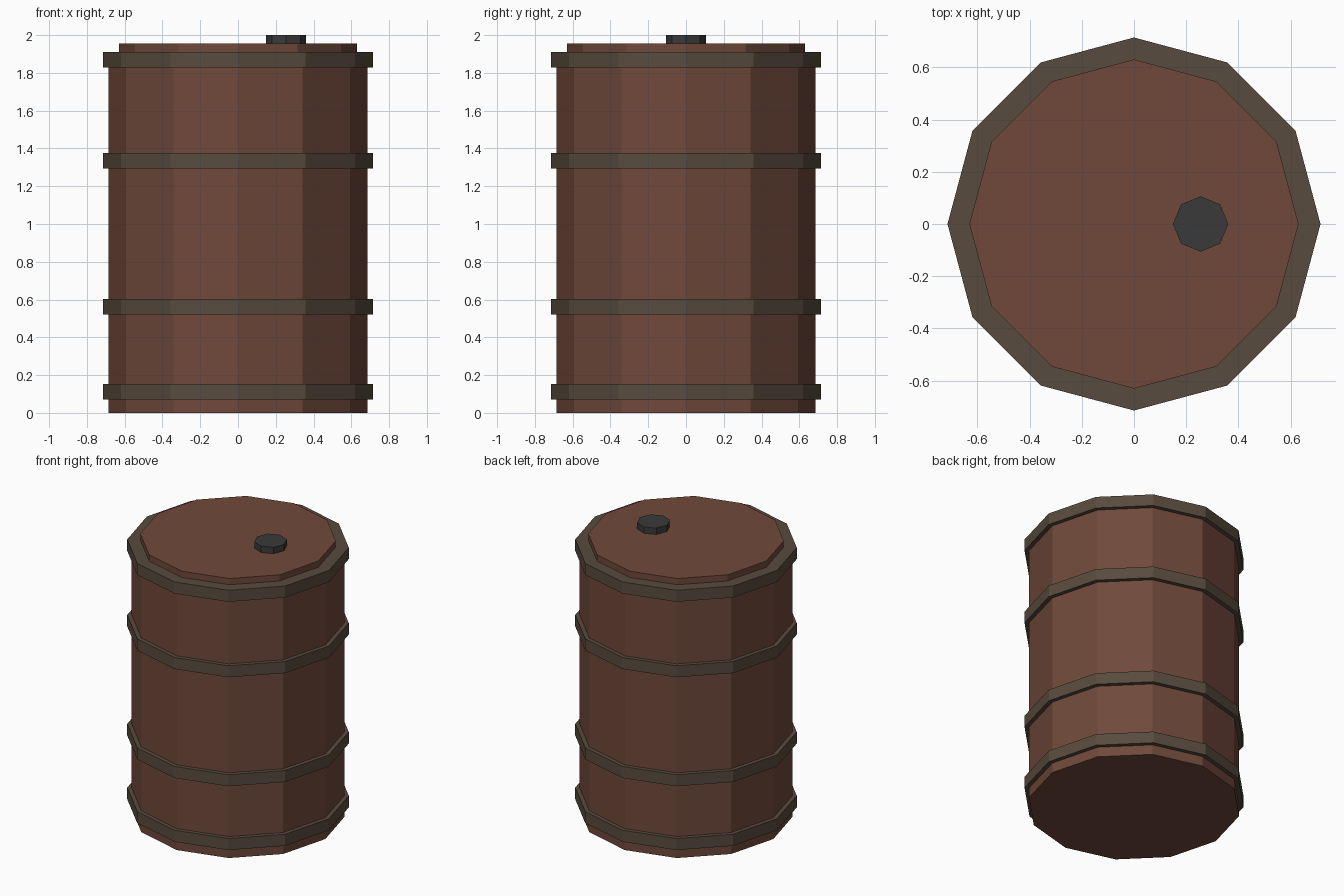
import bpy

if "Cube" in bpy.data.objects:
    bpy.data.objects.remove(bpy.data.objects["Cube"])


def material(name, rgb):
    m = bpy.data.materials.new(name)
    m.diffuse_color = (*rgb, 1.0)
    m.use_nodes = True
    m.node_tree.nodes["Principled BSDF"].inputs["Base Color"].default_value = m.diffuse_color
    return m


RUST = material("rust_brown", (0.16, 0.066, 0.043))
HOOP = material("dark_olive_metal", (0.098, 0.070, 0.047))
CAP = material("charcoal", (0.042, 0.042, 0.042))


def prism(name, sides, radius, z0, z1, mat, x=0.0):
    """Flat-shaded prism with a corner pointing along +x."""
    bpy.ops.mesh.primitive_cylinder_add(
        vertices=sides, radius=radius, depth=z1 - z0,
        end_fill_type='NGON', location=(x, 0, (z0 + z1) / 2))
    ob = bpy.context.object
    ob.name = name
    ob.data.materials.append(mat)
    return ob


# Drum body and raised lid
prism("drum_body", 12, 0.685, 0.0, 1.90, RUST)
prism("drum_lid", 12, 0.63, 1.89, 1.955, RUST)

# Four hoops
for i, (z0, z1) in enumerate([(0.07, 0.152), (0.522, 0.604),
                              (1.294, 1.376), (1.829, 1.911)]):
    prism(f"hoop_{i + 1}", 12, 0.714, z0, z1, HOOP)

# Filler cap
prism("filler_cap", 8, 0.106, 1.94, 2.0, CAP, x=0.255)
